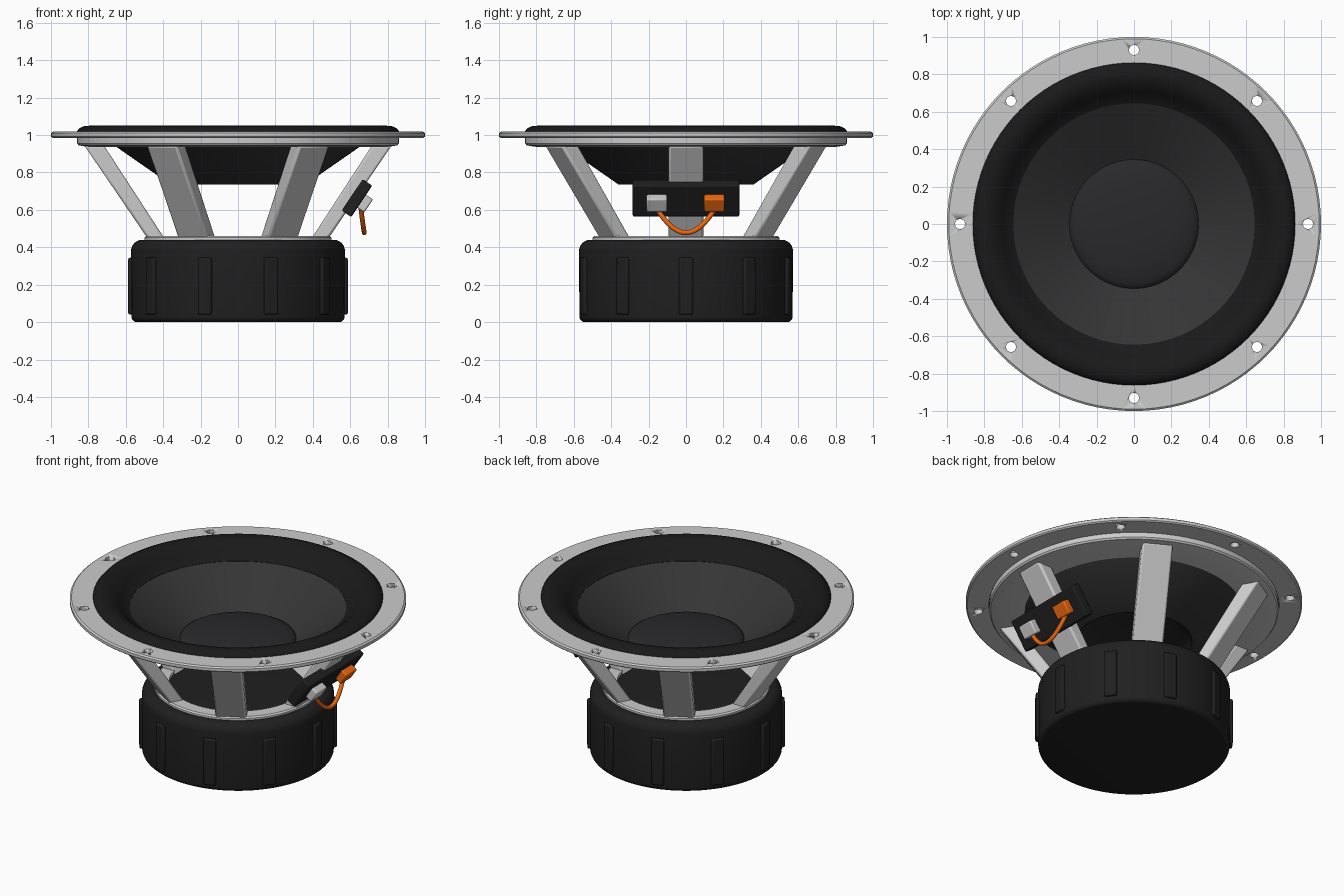
import bpy, bmesh
from math import sin, cos, pi, radians
from mathutils import Vector, Matrix

if "Cube" in bpy.data.objects:
    bpy.data.objects.remove(bpy.data.objects["Cube"])

SEG = 96


def material(name, rgb):
    m = bpy.data.materials.new(name)
    m.diffuse_color = (*rgb, 1)
    m.use_nodes = True
    m.node_tree.nodes["Principled BSDF"].inputs["Base Color"].default_value = m.diffuse_color
    return m


MAGNET = material("magnet_black", (0.014, 0.014, 0.014))
RUBBER = material("rubber_black", (0.010, 0.010, 0.010))
PAPER = material("cone_charcoal", (0.035, 0.035, 0.035))
DOME = material("dome_charcoal", (0.022, 0.022, 0.025))
ORANGE = material("orange", (0.85, 0.14, 0.005))


def finish(name, bm, mat=None, bevel=0, angle=35):
    bmesh.ops.recalc_face_normals(bm, faces=bm.faces)
    me = bpy.data.meshes.new(name)
    bm.to_mesh(me)
    bm.free()
    ob = bpy.data.objects.new(name, me)
    bpy.context.collection.objects.link(ob)
    if mat:
        me.materials.append(mat)
    if bevel:
        b = ob.modifiers.new("bevel", "BEVEL")
        b.width, b.segments = bevel, 2
    bpy.ops.object.select_all(action="DESELECT")
    ob.select_set(True)
    bpy.context.view_layer.objects.active = ob
    bpy.ops.object.shade_smooth_by_angle(angle=radians(angle))
    return ob


def revolve(name, profile, mat=None, angle=35):
    """Spin a closed (radius, z) outline around z; points on the axis become poles."""
    bm = bmesh.new()
    rings = []
    for r, z in profile:
        if r == 0:
            rings.append([bm.verts.new((0, 0, z))] * SEG)
        else:
            rings.append([bm.verts.new((r * cos(2 * pi * i / SEG), r * sin(2 * pi * i / SEG), z))
                          for i in range(SEG)])
    for a, b in zip(rings, rings[1:] + rings[:1]):
        for i in range(SEG):
            j = (i + 1) % SEG
            quad = list(dict.fromkeys((a[i], a[j], b[j], b[i])))
            if len(quad) > 2:
                bm.faces.new(quad)
    return finish(name, bm, mat, angle=angle)


def box(name, size, matrix, mat=None, bevel=0.008):
    bm = bmesh.new()
    bmesh.ops.create_cube(bm, size=1, matrix=matrix @ Matrix.Diagonal((*size, 1)))
    return finish(name, bm, mat, bevel)


# Magnet with rounded rims and ten ribs
def arc(cr, cz, rad, a0, a1, n=6):
    return [(cr + rad * cos(radians(a0 + (a1 - a0) * i / n)),
             cz + rad * sin(radians(a0 + (a1 - a0) * i / n))) for i in range(n + 1)]


revolve("magnet", [(0, 0)] + arc(0.54, 0.03, 0.03, -90, 0)
        + arc(0.512, 0.38, 0.06, 0, 90) + [(0, 0.44)], MAGNET)
for k in range(10):
    turn = Matrix.Rotation(k * 2 * pi / 10, 4, "Z")
    box(f"magnet_rib_{k}", (0.05, 0.076, 0.305),
        turn @ Matrix.Translation((0.562, 0, 0.192)), MAGNET, 0.01)

# Basket: lower ring, upper seat, mounting flange
revolve("basket_lower_ring", [(0.41, 0.43), (0.50, 0.43), (0.50, 0.452), (0.49, 0.46), (0.41, 0.46)])
revolve("basket_seat", [(0.86, 0.99), (0.86, 0.955), (0.852, 0.945), (0.79, 0.935),
                        (0.65, 0.935), (0.65, 0.942), (0.78, 0.99)])
flange = revolve("mounting_flange", [(0.862, 0.985), (0.992, 0.985), (1.0, 0.992), (1.0, 1.01),
                                     (0.99, 1.018), (0.862, 1.018)], angle=25)

# Eight screw holes through the flange
bm = bmesh.new()
for k in range(8):
    a = k * pi / 4
    bmesh.ops.create_cone(bm, cap_ends=True, segments=24, radius1=0.027, radius2=0.027, depth=0.2,
                          matrix=Matrix.Translation((0.93 * cos(a), 0.93 * sin(a), 1)))
cutter = finish("hole_cutter", bm)
cut = flange.modifiers.new("holes", "BOOLEAN")
cut.object, cut.operation, cut.solver = cutter, "DIFFERENCE", "EXACT"
bpy.context.view_layer.objects.active = flange
bpy.ops.object.modifier_apply(modifier=cut.name)
bpy.data.objects.remove(cutter)

# Six slanted struts
for k in range(6):
    bm = bmesh.new()
    bmesh.ops.create_cube(bm, size=1)
    turn = Matrix.Rotation(k * pi / 3, 4, "Z")
    for v in bm.verts:
        top, outer = v.co.z > 0, v.co.x > 0
        r = (0.82 if outer else 0.715) if top else (0.475 if outer else 0.385)
        v.co = turn @ Vector((r, v.co.y * 0.185, 0.942 if top else 0.435))
    finish(f"basket_strut_{k}", bm, None, 0.012)

# Surround roll, cone and dust cap
roll = [(0.864, 1.0), (0.862, 1.02), (0.848, 1.036), (0.825, 1.047), (0.795, 1.05), (0.765, 1.042),
        (0.735, 1.025), (0.705, 0.998), (0.68, 0.97), (0.645, 0.952)]
revolve("surround", roll + [(0.645, 0.942), (0.69, 0.962), (0.74, 1.0), (0.79, 1.03), (0.84, 1.0)],
        RUBBER, 50)
revolve("cone", [(0.652, 0.955), (0.345, 0.75), (0.345, 0.735), (0.36, 0.735), (0.655, 0.94)], PAPER)
cap = [(0.346 * cos(a), 0.748 + 0.06 * sin(a)) for a in [i * pi / 16 for i in range(8)]]
revolve("dust_cap", cap + [(0, 0.808), (0, 0.798)]
        + [(r * 0.985, z - 0.010) for r, z in reversed(cap)], DOME)

# Terminal plate on the right-hand strut, with two tabs and a wire loop
tilt = Matrix.Translation((0.636, 0, 0.663)) @ Matrix.Rotation(0.591, 4, "Y")
box("terminal_plate", (0.062, 0.57, 0.202), tilt, MAGNET)
for name, y, mat in (("terminal_grey", -0.156, None), ("terminal_orange", 0.152, ORANGE)):
    box(name, (0.055, 0.11, 0.085), tilt @ Matrix.Translation((0.048, y, 0)), mat)

cu = bpy.data.curves.new("wire", "CURVE")
cu.dimensions = "3D"
cu.bevel_depth, cu.bevel_resolution, cu.resolution_u = 0.013, 4, 16
cu.use_fill_caps = True
sp = cu.splines.new("BEZIER")
sp.bezier_points.add(2)
pts = (((0.658, -0.155, 0.605), (0.004, 0.03, -0.045)),
       ((0.675, 0, 0.478), (0, 0.07, 0)),
       ((0.658, 0.155, 0.605), (-0.004, 0.03, 0.045)))
for bp, (co, d) in zip(sp.bezier_points, pts):
    bp.co = co
    bp.handle_left_type = bp.handle_right_type = "FREE"
    bp.handle_left = Vector(co) - Vector(d)
    bp.handle_right = Vector(co) + Vector(d)
cu.materials.append(ORANGE)
bpy.context.collection.objects.link(bpy.data.objects.new("terminal_wire", cu))
